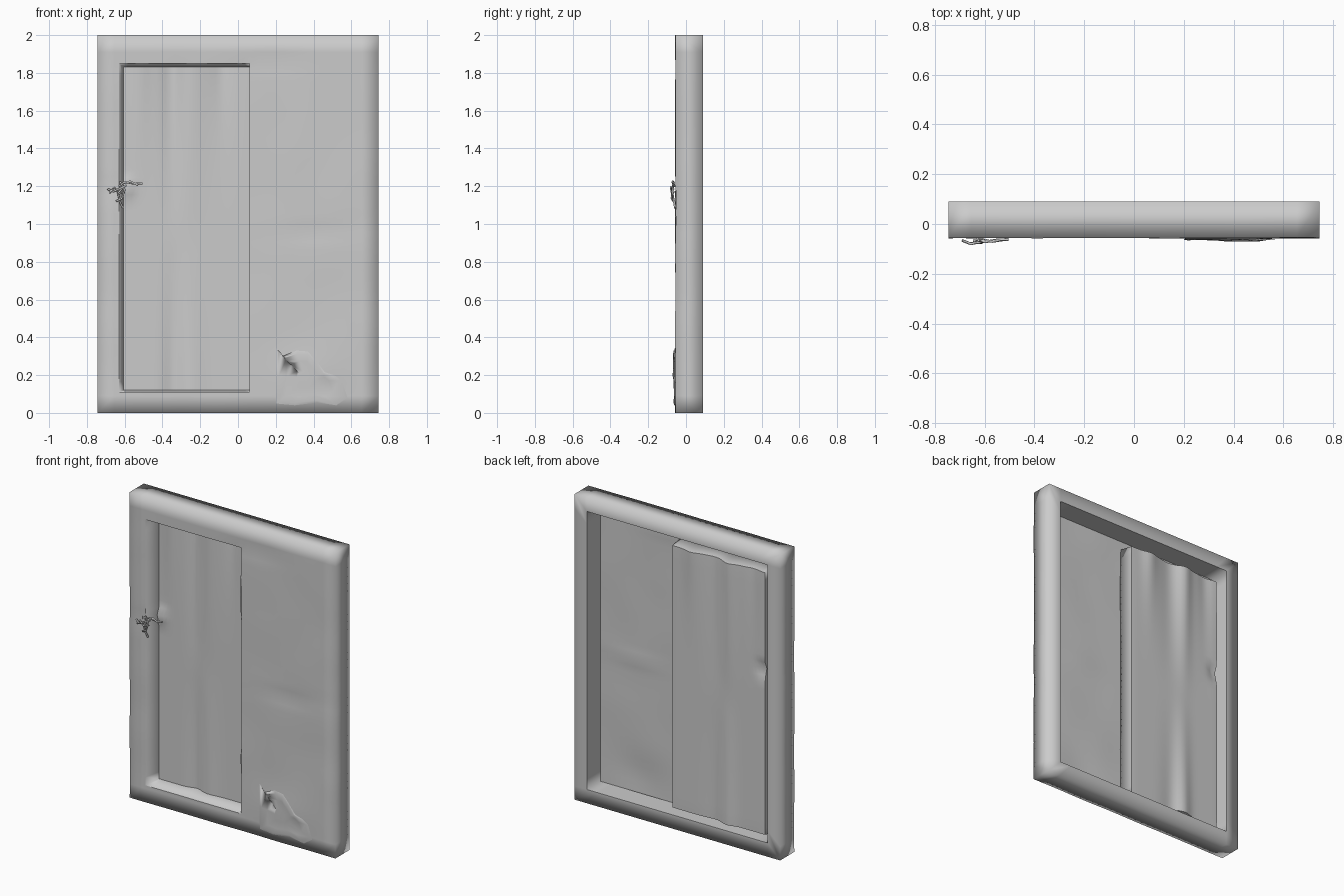
import bpy, bmesh, math
from mathutils import Vector, noise

if "Cube" in bpy.data.objects:
    bpy.data.objects.remove(bpy.data.objects["Cube"])

W, FRONT, BACK, RIM = 0.745, -0.056, 0.09, 0.09
DX0, DX1, DZ0, DZ1 = -0.63, 0.06, 0.11, 1.85       # door opening


def lines(stops, step):
    """Grid lines through all stops, spaced about one step apart."""
    out = [stops[0]]
    for a, b in zip(stops, stops[1:]):
        n = max(1, round((b - a) / step))
        out += [a + (b - a) * i / n for i in range(1, n + 1)]
    return out


def bump(x, z, cx, cz, sx, sz):
    return math.exp(-((x - cx) / sx) ** 2 - ((z - cz) / sz) ** 2)


def grid(bm, xs, zs, depth, skip=None, flip=False):
    """Sheet in the xz plane with y from a depth function and an optional gap."""
    cache = {}

    def vert(x, z):
        if (x, z) not in cache:
            cache[x, z] = bm.verts.new((x, depth(x, z), z))
        return cache[x, z]
    for x0, x1 in zip(xs, xs[1:]):
        for z0, z1 in zip(zs, zs[1:]):
            if skip and skip((x0 + x1) / 2, (z0 + z1) / 2):
                continue
            f = [vert(x0, z0), vert(x1, z0), vert(x1, z1), vert(x0, z1)]
            bm.faces.new(f[::-1] if flip else f)


def extend(bm, edges, move, sharp=False):
    """Extrude border edges to moved positions, keeping the facing."""
    new, out = {}, []
    for e in edges:
        loop = e.link_loops[0]
        a, b = loop.vert, loop.link_loop_next.vert
        for v in (a, b):
            if v not in new:
                new[v] = bm.verts.new(move(v.co))
        bm.faces.new((b, a, new[a], new[b]))
        e.smooth = not sharp
        out.append(bm.edges.get((new[a], new[b])))
    return out


def finish(bm, name, solid=0.0):
    for f in bm.faces:
        f.smooth = True
    me = bpy.data.meshes.new(name)
    bm.to_mesh(me)
    bm.free()
    ob = bpy.data.objects.new(name, me)
    bpy.context.collection.objects.link(ob)
    if solid:
        mod = ob.modifiers.new("thickness", 'SOLIDIFY')
        mod.thickness = solid
    return ob


def in_door(x, z):
    return DX0 < x < DX1 and DZ0 < z < DZ1


def wall_y(x, z):
    y = FRONT + 0.003 * noise.noise(Vector((x * 4, 0.3, z * 4)))
    y -= 0.009 * bump(x, z, 0.4, 0.2, 0.16, 0.12)          # kicked-out corner
    y += 0.010 * bump(x, z, -0.68, 1.19, 0.04, 0.05)       # dent by the handle
    y += 0.006 * bump(x, z, 0.15, 1.86, 0.2, 0.04)
    y += 0.006 * bump(x, z, 0.45, 0.92 + x * 0.1, 0.25, 0.025)
    y -= 0.004 * bump(x, z, 0.72, 0.45, 0.06, 0.1)
    return y


# casing: front skin, outer sides, back rim and inner walls
bm = bmesh.new()
xs = lines([-W, -W + RIM, DX0, DX1, 0.2, 0.58, W - RIM, W], 0.05)
zs = lines([0, RIM, DZ0, DZ1, 2 - RIM, 2], 0.05)
xs = [x for x in xs if abs(x) >= W or abs(x) <= W - RIM + 1e-6]
zs = [z for z in zs if z in (0, 2) or RIM - 1e-6 <= z <= 2 - RIM + 1e-6]
grid(bm, xs, zs, wall_y, in_door)
outer = [e for e in bm.edges if e.is_boundary and
         (abs(sum(v.co.x for v in e.verts)) > 2 * W - 1e-4 or
          abs(sum(v.co.z for v in e.verts) - 2) > 2 - 1e-4)]
sides = extend(bm, outer, lambda c: (c.x, BACK, c.z))
k = (W - RIM) / W
rim = extend(bm, sides, lambda c: (c.x * k, BACK, 1 + (c.z - 1) * (1 - RIM)))
extend(bm, rim, lambda c: (c.x, FRONT + 0.005, c.z), sharp=True)
finish(bm, "casing")

# back of the front skin
bm = bmesh.new()
grid(bm, lines([-W + RIM, DX0, DX1, W - RIM], 0.05), lines([RIM, DZ0, DZ1, 2 - RIM], 0.05),
     lambda x, z: wall_y(x, z) + 0.004, in_door, flip=True)
finish(bm, "casing_back_skin")


# recessed door leaf with long vertical buckles, plus the jambs around it
def door_y(x, z):
    top = max(0, (z - 0.9) / 0.93)
    low = max(0, (1.0 - z) / 0.88)
    y = 0.05 + 0.022 * top * bump(x, 0, -0.35, 0, 0.05, 1)
    y -= 0.014 * top * bump(x, 0, -0.24, 0, 0.07, 1)
    y += 0.016 * top ** 3 * bump(x, 0, -0.08, 0, 0.05, 1)
    y -= 0.012 * top ** 2 * bump(x, 0, -0.52, 0, 0.05, 1)
    y += 0.020 * low * bump(x, 0, -0.34, 0, 0.05, 1)
    y -= 0.010 * low * bump(x, 0, -0.25, 0, 0.07, 1)
    y -= 0.025 * bump(x, z, -0.59, 1.19, 0.04, 0.035)      # pulled in at the latch
    return y


bm = bmesh.new()
lx0, lz0, lz1 = -0.607, 0.12, 1.83
grid(bm, lines([lx0, DX1], 0.022), lines([lz0, lz1], 0.045), door_y)


def to_opening(c):
    x = DX0 if abs(c.x - lx0) < 1e-4 else c.x
    z = DZ0 if abs(c.z - lz0) < 1e-4 else DZ1 if abs(c.z - lz1) < 1e-4 else c.z
    return (x, wall_y(x, z), z)


extend(bm, [e for e in bm.edges if e.is_boundary], to_opening, sharp=True)
finish(bm, "door_and_jambs", 0.004)

# torn flap: curled ragged outline falling back to the skin in rings
outline = [(0.2, 0.05), (0.2, 0.2), (0.2, 0.345), (0.235, 0.30), (0.31, 0.33), (0.37, 0.325),
           (0.41, 0.28), (0.46, 0.215), (0.51, 0.20), (0.55, 0.17), (0.58, 0.08),
           (0.52, 0.04), (0.42, 0.055), (0.3, 0.04)]
bm = bmesh.new()
centre = Vector((0.36, 0.17))
rings = []
for s, lift in ((1, 0.005), (0.9, 0.009), (0.65, 0.003), (0.3, 0.001)):
    ring = []
    for i, p in enumerate(outline):
        q = centre + (Vector(p) - centre) * s
        ring.append(bm.verts.new((q.x, wall_y(*q) - lift * (0.7 + 0.4 * (i % 3 == 2)), q.y)))
    rings.append(ring)
n = len(outline)
for a, b in zip(rings, rings[1:]):
    for i in range(n):
        bm.faces.new((a[i], b[i], b[(i + 1) % n], a[(i + 1) % n]))
bm.faces.new(rings[-1])
bmesh.ops.recalc_face_normals(bm, faces=bm.faces)
finish(bm, "torn_flap")

# bent latch: a tangle of thin twisted rods
rods = [
    [(-0.63, -0.060, 1.20), (-0.60, -0.072, 1.222), (-0.55, -0.064, 1.213), (-0.505, -0.062, 1.215)],
    [(-0.61, -0.066, 1.215), (-0.57, -0.070, 1.226), (-0.53, -0.064, 1.205)],
    [(-0.69, -0.066, 1.185), (-0.66, -0.078, 1.172), (-0.62, -0.074, 1.19), (-0.59, -0.066, 1.205)],
    [(-0.68, -0.070, 1.165), (-0.655, -0.080, 1.195), (-0.63, -0.074, 1.16), (-0.60, -0.064, 1.17)],
    [(-0.645, -0.066, 1.12), (-0.615, -0.076, 1.135), (-0.60, -0.070, 1.18), (-0.625, -0.066, 1.225)],
    [(-0.61, -0.058, 1.085), (-0.625, -0.064, 1.12), (-0.635, -0.072, 1.165), (-0.60, -0.068, 1.20)],
]
cu = bpy.data.curves.new("bent_latch", 'CURVE')
cu.dimensions = '3D'
cu.bevel_depth = 0.0055
cu.bevel_resolution = 1
cu.use_fill_caps = True
for pts in rods:
    sp = cu.splines.new('POLY')
    sp.points.add(len(pts) - 1)
    for p, co in zip(sp.points, pts):
        p.co = (*co, 1)
bpy.context.collection.objects.link(bpy.data.objects.new("bent_latch", cu))
